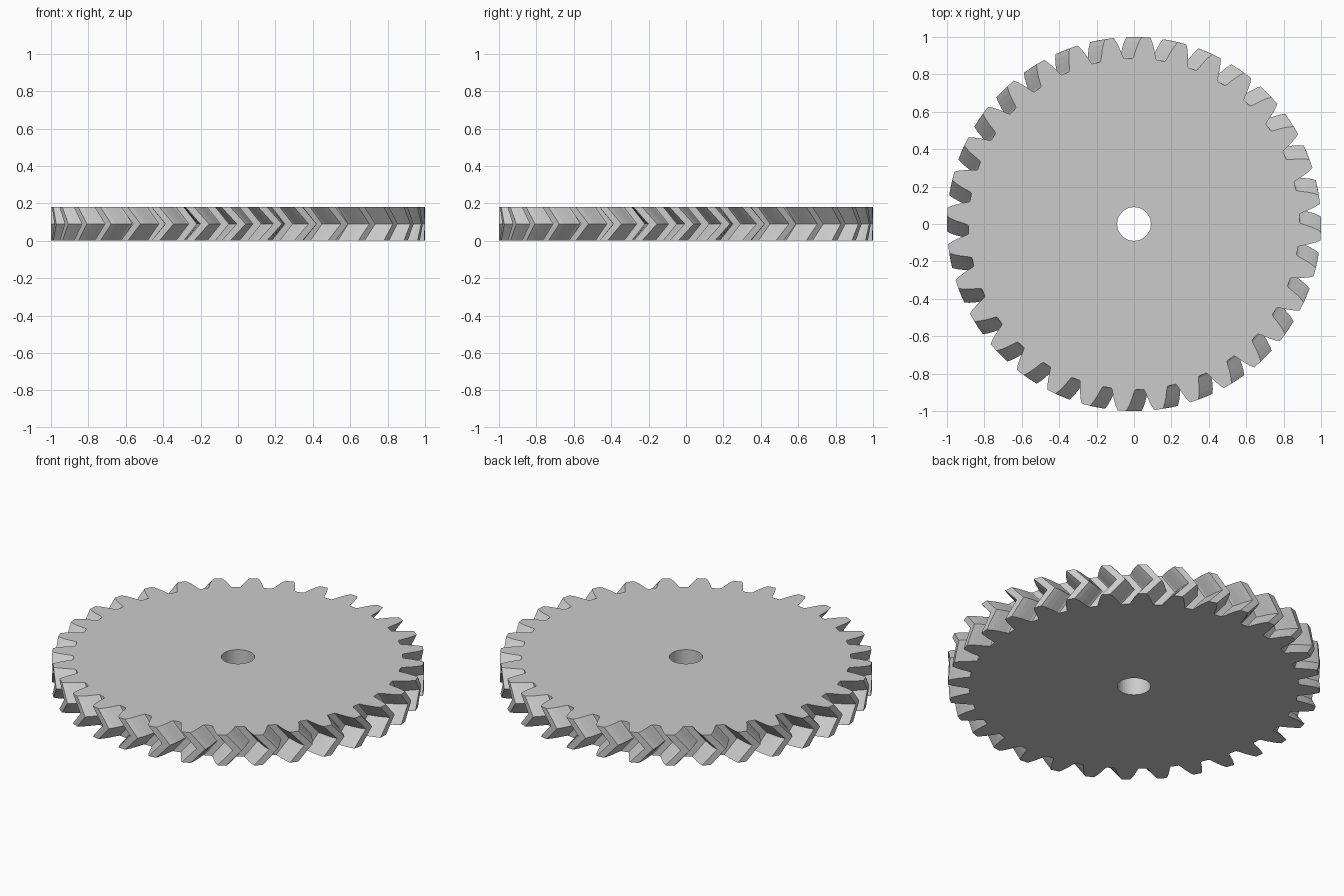
import bpy, bmesh
from math import radians, cos, sin, tau

if "Cube" in bpy.data.objects:
    bpy.data.objects.remove(bpy.data.objects["Cube"], do_unlink=True)

TEETH = 32
THICKNESS = 0.18
BORE_RADIUS, BORE_SIDES = 0.09, 48
TIP_PHASE = radians(-3.7)      # tooth centre on the end faces
TWIST = radians(4.7)           # how far the chevron leads at mid height

# Half tooth: radius and half-angle in degrees, root to tip
FLANK = [(0.885, 4.2), (0.895, 3.8), (0.92, 3.3), (0.945, 2.8), (0.975, 2.1), (1.0, 1.35)]


def tooth_outline(phase):
    points = []
    for i in range(TEETH):
        centre = phase + tau * i / TEETH
        half = [(r, radians(a)) for r, a in FLANK]
        for r, a in [(r, -a) for r, a in half] + half[::-1]:
            points.append((r * cos(centre + a), r * sin(centre + a)))
    return points


def add_ring(bm, points, z):
    return [bm.verts.new((x, y, z)) for x, y in points]


def bridge(bm, lower, upper):
    n = len(lower)
    for i in range(n):
        j = (i + 1) % n
        bm.faces.new((lower[i], lower[j], upper[j], upper[i]))


def ring_edges(bm, ring):
    return [bm.edges.get((v, ring[i - 1])) for i, v in enumerate(ring)]


bm = bmesh.new()

# Herringbone teeth: two opposite helical halves
rims = [add_ring(bm, tooth_outline(TIP_PHASE + TWIST * lead), THICKNESS * level)
        for lead, level in ((0, 0), (1, 0.5), (0, 1))]
bridge(bm, rims[0], rims[1])
bridge(bm, rims[1], rims[2])

# Round bore through the centre
circle = [(BORE_RADIUS * cos(tau * i / BORE_SIDES), BORE_RADIUS * sin(tau * i / BORE_SIDES))
          for i in range(BORE_SIDES)]
bores = [add_ring(bm, circle, z) for z in (0, THICKNESS)]
bridge(bm, bores[1], bores[0])

# Flat end faces between rim and bore
for rim, bore in ((rims[0], bores[0]), (rims[2], bores[1])):
    bmesh.ops.triangle_fill(bm, use_beauty=True, edges=ring_edges(bm, rim) + ring_edges(bm, bore))
bmesh.ops.recalc_face_normals(bm, faces=bm.faces)

mesh = bpy.data.meshes.new("herringbone_gear")
bm.to_mesh(mesh)
bm.free()
gear = bpy.data.objects.new("herringbone_gear", mesh)
bpy.context.collection.objects.link(gear)

# Plain grey material
grey = bpy.data.materials.new("light_grey")
grey.use_nodes = True
colour = (0.6, 0.6, 0.6, 1)
grey.diffuse_color = colour
grey.node_tree.nodes["Principled BSDF"].inputs["Base Color"].default_value = colour
mesh.materials.append(grey)
